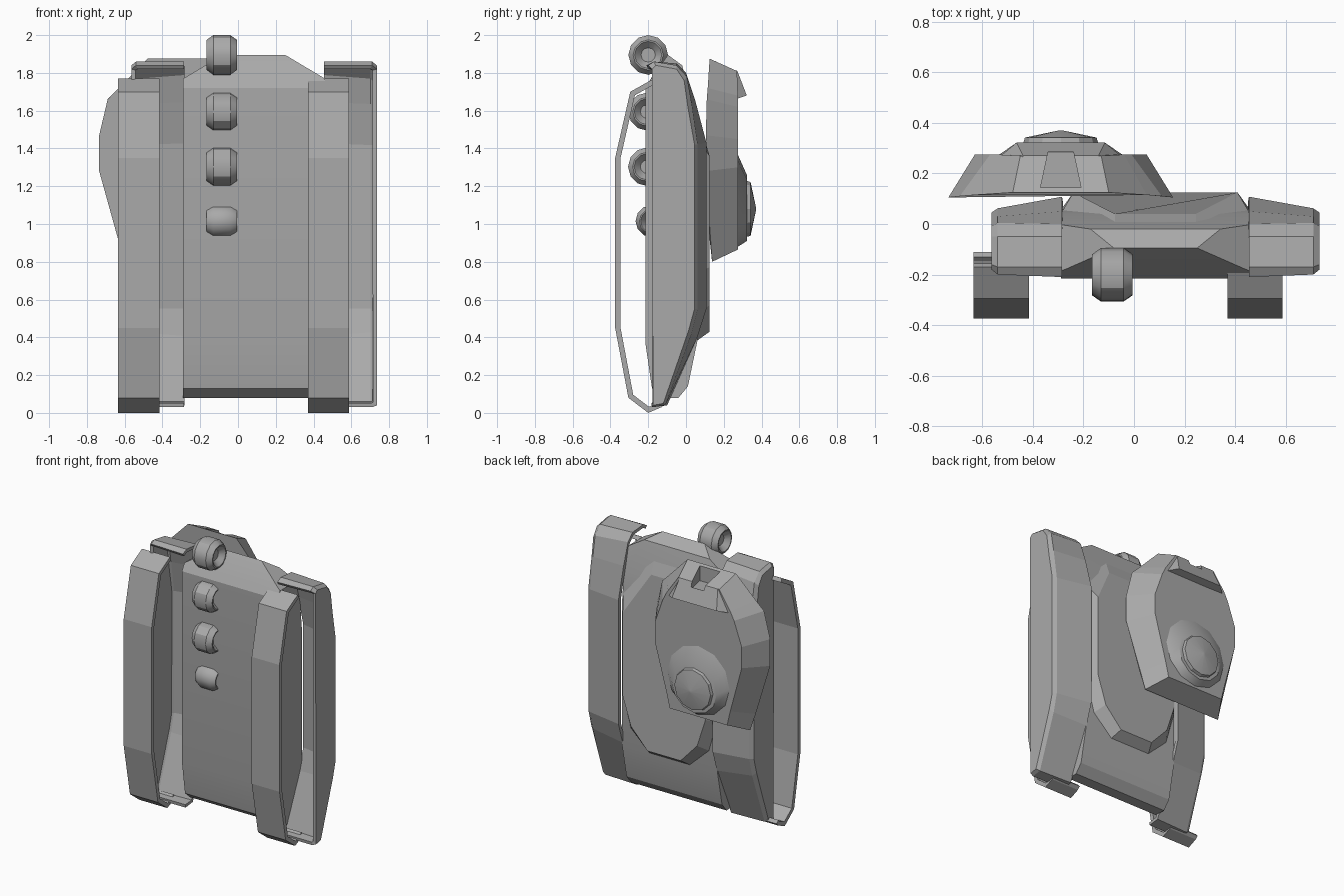
import bpy, bmesh, math
from mathutils import Vector, Matrix

if "Cube" in bpy.data.objects:
    bpy.data.objects.remove(bpy.data.objects["Cube"])

GREY = (0.4, 0.4, 0.4, 1)
mat = bpy.data.materials.new("plain_grey")
mat.use_nodes = True
mat.diffuse_color = GREY
mat.node_tree.nodes["Principled BSDF"].inputs["Base Color"].default_value = GREY

CX = 0.085      # hull centre line
TX = -0.29      # turret centre line


def finish(name, bm, recalc=True, smooth=None, shell=0):
    if recalc:
        bmesh.ops.recalc_face_normals(bm, faces=bm.faces[:])
    me = bpy.data.meshes.new(name)
    bm.to_mesh(me)
    bm.free()
    me.materials.append(mat)
    ob = bpy.data.objects.new(name, me)
    bpy.context.collection.objects.link(ob)
    if shell:
        mod = ob.modifiers.new("shell", "SOLIDIFY")
        mod.thickness = shell
        mod.use_even_offset = True
    if smooth:
        bpy.ops.object.select_all(action="DESELECT")
        ob.select_set(True)
        bpy.context.view_layer.objects.active = ob
        bpy.ops.object.shade_smooth_by_angle(angle=math.radians(smooth))
    return ob


def loft(rings, closed=True, first=True, last=True):
    """Join rings of points with quads, optionally capping the ends."""
    bm = bmesh.new()
    rows = [[bm.verts.new(p) for p in ring] for ring in rings]
    n = len(rows[0])
    for a, b in zip(rows, rows[1:]):
        for i in range(n if closed else n - 1):
            j = (i + 1) % n
            bm.faces.new((a[i], b[i], b[j], a[j]))
    if first:
        bm.faces.new(rows[0])
    if last:
        bm.faces.new(rows[-1])
    return bm


def mirrored(half, cx):
    """Half outline of (dx, y, z) from front to rear, completed about cx."""
    return ([(cx + d, y, z) for d, y, z in half]
            + [(cx - d, y, z) for d, y, z in reversed(half)])


# Hull: side profile across its width, nose corners cut off
hull_profile = [(-.215, 1.72), (-.18, 1.78), (-.095, 1.895), (-.02, 1.84),
                (.04, 1.6), (.06, 1.4), (.06, .38), (.01, .14), (-.04, .08),
                (-.12, .08), (-.18, .13), (-.215, .37)]
bm = loft([[(CX + s * .375, y, z) for y, z in hull_profile] for s in (-1, 1)])
for s in (-1, 1):
    bmesh.ops.bisect_plane(bm, geom=bm.verts[:] + bm.edges[:] + bm.faces[:],
                           plane_co=(CX + s * .165, 0, 1.895),
                           plane_no=(s * .125, 0, .21), clear_outer=True)
    bmesh.ops.holes_fill(bm, edges=[e for e in bm.edges if e.is_boundary])
finish("hull", bm, smooth=25)

# Raised deck on the back of the hull
deck_low = [(.16, -.03, 1.83), (.375, .04, 1.48), (.375, .055, .75),
            (.31, .055, .52), (.16, .055, .38)]
deck_top = [(.16, .04, 1.64), (.325, .125, 1.36), (.325, .125, .77),
            (.26, .125, .57), (.13, .125, .43)]
finish("raised_deck", loft([mirrored(deck_low, CX), mirrored(deck_top, CX)]))

# Fenders: hollow channels open towards the front
inner = [(-.21, 1.84), (-.17, 1.86), (-.05, 1.85), (0, 1.8), (.05, 1.65),
         (.108, 1.43), (.108, .55), (.06, .4), (-.1, .04), (-.18, .03)]
edge = [(-.2, 1.84), (-.17, 1.86), (-.05, 1.84), (.005, 1.78), (.03, 1.64),
        (.062, 1.42), (.062, .55), (.03, .42), (-.11, .04), (-.18, .03)]
outer = [(-.18, 1.82), (-.16, 1.84), (-.05, 1.82), (-.01, 1.76), (.01, 1.62),
         (.045, 1.42), (.045, .55), (.015, .44), (-.12, .05), (-.175, .04)]
for side, s in (("left", 1), ("right", -1)):
    bm = loft([[(CX + s * d, y, z) for y, z in ring]
               for d, ring in ((.37, inner), (.625, edge), (.65, outer))],
              closed=False, first=False)
    finish(side + "_fender", bm, shell=.022)

# Track bands: open ribbons
path = [(-.11, .05), (-.13, .03), (-.2, .0), (-.305, .08), (-.375, .45),
        (-.375, 1.35), (-.295, 1.7), (-.17, 1.77)]
for side, x0, x1 in (("left", .37, .588), ("right", -.635, -.415)):
    bm = bmesh.new()
    rows = [[bm.verts.new((x, y, z)) for x in (x0, x1)] for y, z in path]
    for a, b in zip(rows, rows[1:]):
        bm.faces.new((a[0], a[1], b[1], b[0]))
    finish(side + "_track_band", bm, recalc=False, shell=.028)

# Road wheels: short lathed drums with dished ends
wheel = [(-.045, .038), (-.08, .072), (-.08, .08), (-.045, .105),
         (.045, .105), (.08, .08), (.08, .072), (.045, .038)]
for i, (y, z, size) in enumerate([(-.2, 1.895, 1), (-.205, 1.595, .96),
                                  (-.205, 1.303, .97), (-.182, 1.015, .81)]):
    rings = [[(-.086 + dx, y + r * size * math.sin(math.tau * k / 12),
               z + r * size * math.cos(math.tau * k / 12)) for k in range(12)]
             for dx, r in wheel]
    finish("road_wheel_%d" % (i + 1), loft(rings), smooth=30)

# Turret: wide base lofted to a narrower roof
base = [(.19, .125, 1.875), (.34, .115, 1.72), (.4, .11, 1.66), (.445, .105, 1.47),
        (.445, .105, 1.28), (.345, .125, .92), (.31, .138, .8)]
roof = [(.16, .27, 1.81), (.25, .275, 1.68), (.28, .275, 1.62), (.34, .275, 1.45),
        (.34, .275, 1.3), (.25, .275, .97), (.225, .275, .865)]
turret = finish("turret", loft([mirrored(base, TX), mirrored(roof, TX)]))

# Hood along the front of the turret roof
hood_low = [(.15, .26, 1.815), (.25, .26, 1.66)]
hood_top = [(.15, .272, 1.81), (.175, .322, 1.68)]
hood = finish("turret_hood", loft([mirrored(hood_low, TX), mirrored(hood_top, TX)]))

# Tapered gun opening cut into the front
cut = finish("gun_opening_cutter", loft([
    [(TX + d * w, y, z) for d, z in ((-1, 1.76), (1, 1.76), (1, 2), (-1, 2))]
    for w, y in ((.08, .145), (.05, .285))]))
cut.hide_render = True
cut.hide_viewport = True
for ob in (turret, hood):
    mod = ob.modifiers.new("gun_opening", "BOOLEAN")
    mod.operation = "DIFFERENCE"
    mod.solver = "EXACT"
    mod.object = cut

# Cupola: cone skirt with a shallow domed hatch
def disc(y, r, z):
    return [(TX + r * math.cos(math.tau * k / 12), y,
             z + r * math.sin(math.tau * k / 12)) for k in range(12)]

finish("cupola_skirt", loft([disc(.26, .265, 1.135), disc(.322, .175, 1.085)]), smooth=32)
finish("cupola_hatch", loft([disc(.315, .15, 1.08), disc(.342, .142, 1.08),
                             disc(.37, .01, 1.08)]), smooth=20)
